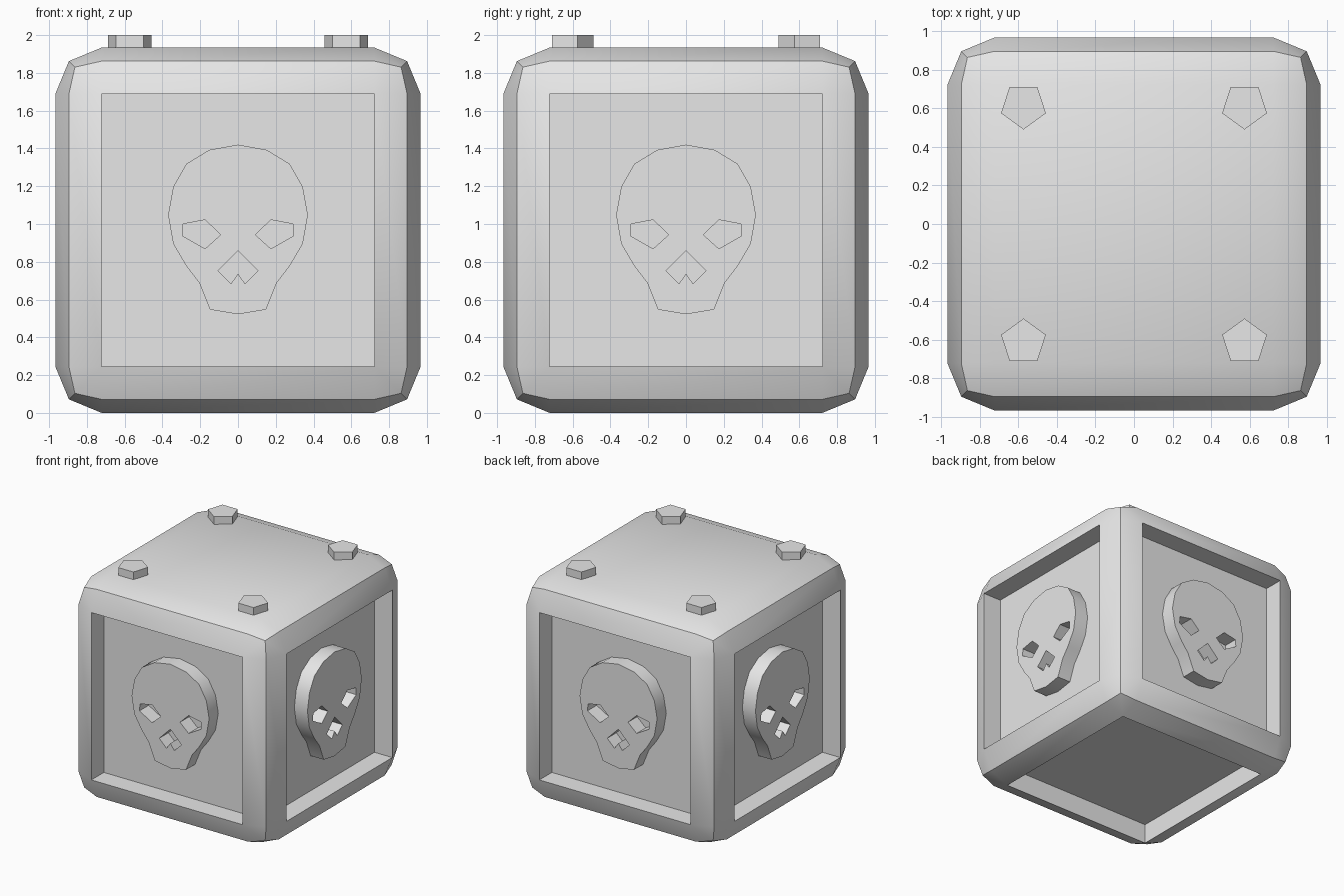
import bpy, bmesh
from math import pi, radians
from mathutils import Matrix, Vector

if "Cube" in bpy.data.objects:
    bpy.data.objects.remove(bpy.data.objects["Cube"])

HALF = 0.967       # half width of the box
BEVEL = 0.245      # rounded edge size
RECESS = 0.17      # depth of the sunken panels
RELIEF = 0.125     # thickness of the skull emblem
CENTRE = HALF      # height of the box centre

grey = bpy.data.materials.new("plain grey")
grey.use_nodes = True
grey.diffuse_color = (0.8, 0.8, 0.8, 1)
grey.node_tree.nodes["Principled BSDF"].inputs["Base Color"].default_value = (0.8, 0.8, 0.8, 1)


def finish(bm, name):
    """Turn a bmesh into a smooth-by-angle object."""
    bmesh.ops.recalc_face_normals(bm, faces=bm.faces)
    mesh = bpy.data.meshes.new(name)
    bm.to_mesh(mesh)
    bm.free()
    mesh.materials.append(grey)
    obj = bpy.data.objects.new(name, mesh)
    bpy.context.collection.objects.link(obj)
    bpy.ops.object.select_all(action='DESELECT')
    obj.select_set(True)
    bpy.context.view_layer.objects.active = obj
    bpy.ops.object.shade_smooth_by_angle(angle=radians(30))
    return obj


# Box with rounded edges and a sunken panel on every face but the top
bm = bmesh.new()
bmesh.ops.create_cube(bm, size=2 * HALF, matrix=Matrix.Translation((0, 0, CENTRE)))
bmesh.ops.bevel(bm, geom=bm.edges[:], offset=BEVEL, offset_type='OFFSET',
                segments=2, profile=0.5, affect='EDGES')
bm.normal_update()
panels = [f for f in bm.faces
          if max(abs(c) for c in f.normal) > 0.999 and f.normal.z < 0.5]
for face in bmesh.ops.extrude_discrete_faces(bm, faces=panels)["faces"]:
    face.normal_update()
    bmesh.ops.translate(bm, verts=face.verts[:], vec=-RECESS * face.normal)
finish(bm, "box_body")

# Skull emblem: half outline from crown to chin, one eye, half nose (x, z)
SKULL = [(0, 1.42), (0.153, 1.392), (0.274, 1.318), (0.343, 1.197), (0.37, 1.048),
         (0.343, 0.895), (0.272, 0.775), (0.206, 0.69), (0.148, 0.547), (0, 0.522)]
EYE = [(0.29, 1.0), (0.174, 1.022), (0.092, 0.943), (0.174, 0.869), (0.295, 0.938)]
NOSE = [(0, 0.858), (0.106, 0.752), (0.037, 0.684), (0, 0.737)]


def flip(points):
    return [(-x, z) for x, z in points]


def closed(half):
    """Complete a half outline whose ends lie on the centre line."""
    return half + flip(half[-2:0:-1])


def build_skull(name, turn):
    bm = bmesh.new()
    back = -(HALF - RECESS)
    for loop in (closed(SKULL), EYE, flip(EYE), closed(NOSE)):
        verts = [bm.verts.new((x, back, z)) for x, z in loop]
        for a, b in zip(verts, verts[1:] + verts[:1]):
            bm.edges.new((a, b))
    bmesh.ops.triangle_fill(bm, edges=bm.edges[:], use_beauty=True,
                            normal=Vector((0, -1, 0)))
    front = bmesh.ops.extrude_face_region(bm, geom=bm.faces[:], use_keep_orig=True)["geom"]
    bmesh.ops.translate(bm, vec=(0, -RELIEF, 0),
                        verts=[v for v in front if isinstance(v, bmesh.types.BMVert)])
    bmesh.ops.rotate(bm, verts=bm.verts[:], cent=(0, 0, 0),
                     matrix=Matrix.Rotation(turn, 3, 'Z'))
    finish(bm, name)


for i, side in enumerate(("front", "left", "back", "right")):
    build_skull("skull_emblem_" + side, i * pi / 2)

# Five-sided bolts near the top corners, each pointing toward the middle
for sy, row in ((-1, "front"), (1, "back")):
    for sx, col in ((-1, "right"), (1, "left")):
        bm = bmesh.new()
        bmesh.ops.create_cone(bm, cap_ends=True, segments=5, radius1=0.122,
                              radius2=0.122, depth=0.1)
        tip = max((v.co.xy for v in bm.verts), key=lambda p: -sy * p.y)
        # Turn one corner to face the middle of the box
        angle = Vector((0, -sy)).angle_signed(tip)
        bmesh.ops.rotate(bm, verts=bm.verts[:], cent=(0, 0, 0),
                         matrix=Matrix.Rotation(angle, 3, 'Z'))
        bmesh.ops.translate(bm, verts=bm.verts[:], vec=(sx * 0.573, sy * 0.612, 1.95))
        finish(bm, "bolt_" + row + "_" + col)
